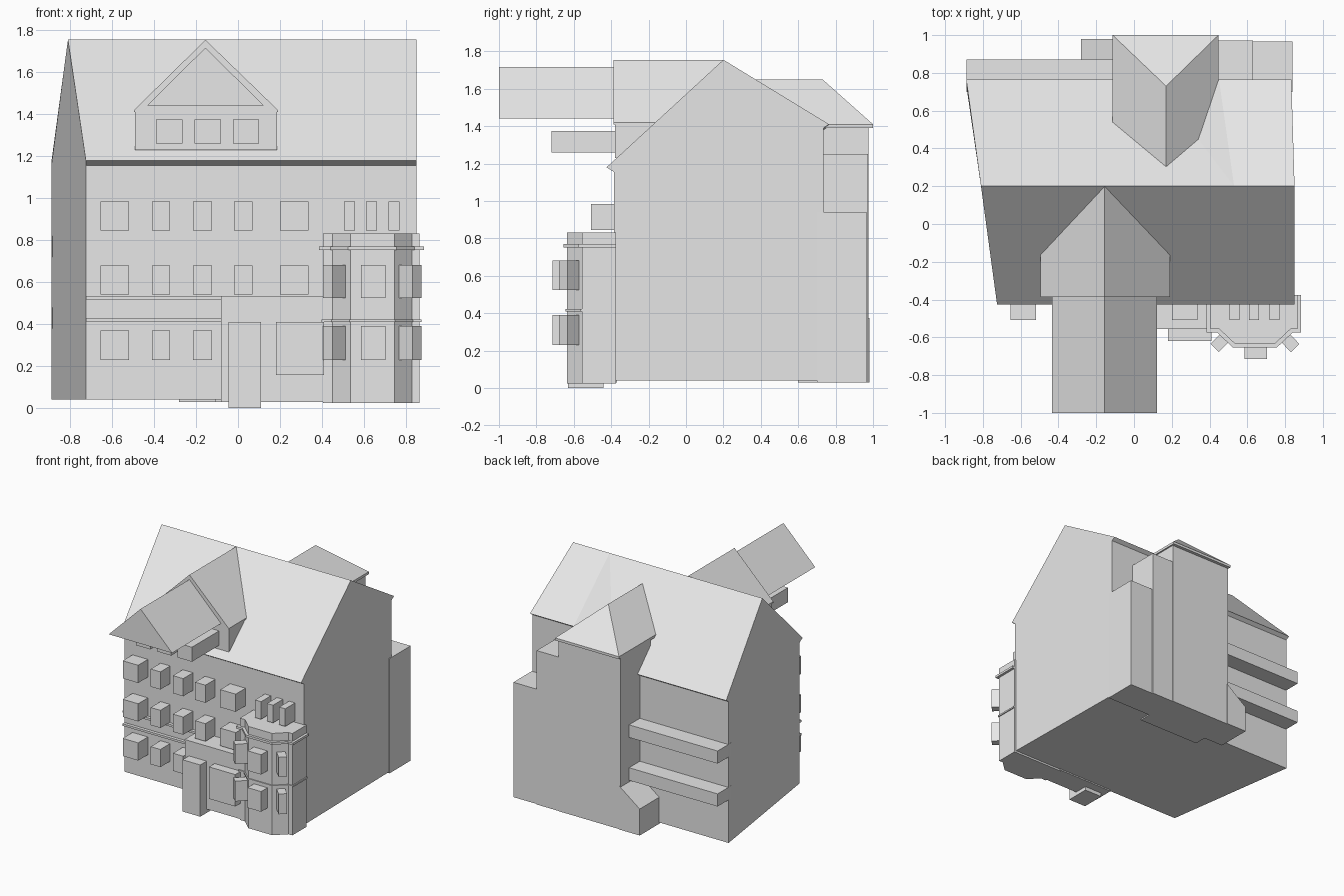
import bpy, bmesh, math
from mathutils import Vector

if "Cube" in bpy.data.objects:
    bpy.data.objects.remove(bpy.data.objects["Cube"])

grey = bpy.data.materials.new("pale_grey")
grey.diffuse_color = (0.8, 0.8, 0.8, 1)
grey.use_nodes = True
grey.node_tree.nodes["Principled BSDF"].inputs["Base Color"].default_value = grey.diffuse_color


def finish(name, bm):
    bmesh.ops.recalc_face_normals(bm, faces=bm.faces[:])
    me = bpy.data.meshes.new(name)
    bm.to_mesh(me)
    bm.free()
    me.materials.append(grey)
    ob = bpy.data.objects.new(name, me)
    bpy.context.collection.objects.link(ob)
    return ob


def loft(name, sections):
    """Skin a row of closed sections and cap both ends."""
    bm = bmesh.new()
    rows = [[bm.verts.new(p) for p in s] for s in sections]
    n = len(rows[0])
    for a, b in zip(rows, rows[1:]):
        for i in range(n):
            j = (i + 1) % n
            bm.faces.new((a[i], a[j], b[j], b[i]))
    bm.faces.new(rows[0][::-1])
    bm.faces.new(rows[-1])
    bmesh.ops.remove_doubles(bm, verts=bm.verts[:], dist=1e-5)
    return finish(name, bm)


def box(name, x0, x1, y0, y1, z0, z1):
    outline = [(x0, y0), (x1, y0), (x1, y1), (x0, y1)]
    return prism(name, outline, z0, z1)


def prism(name, outline, z0, z1):
    return loft(name, [[(x, y, z) for x, y in outline] for z in (z0, z1)])


def profile_y(name, pts, y0, y1):
    """Extrude an x-z profile along y."""
    return loft(name, [[(x, y, z) for x, z in pts] for y in (y0, y1)])


def hull(name, pts):
    bm = bmesh.new()
    for p in pts:
        bm.verts.new(p)
    bmesh.ops.convex_hull(bm, input=bm.verts[:])
    bmesh.ops.dissolve_limit(bm, angle_limit=0.01, verts=bm.verts[:], edges=bm.edges[:])
    return finish(name, bm)


# Main house with gable roof; rear eave is higher on the right
def section(xf, xr, xb, eave):
    return [(xf, -0.385, 0.04), (xf, -0.385, 1.155), (xf, -0.425, 1.18),
            (xr, 0.2, 1.755), (xb, 0.765, eave), (xb, 0.735, eave - 0.02),
            (xb, 0.735, 0.04)]


loft("house_and_roof", [section(-0.725, -0.81, -0.888, 1.18),
                        section(0.3, 0.53, 0.1, 1.18),
                        section(0.53, 0.53, 0.45, 1.41),
                        section(0.85, 0.85, 0.833, 1.41)])

# Front dormer, its roof and the long triangular panel
box("dormer_wall", -0.49, 0.185, -0.38, -0.1, 1.23, 1.42)
hull("dormer_roof", [(x, y, z) for x in (-0.495, 0.19) for z in (1.41, 1.42)
                     for y in (-0.387, -0.12)]
     + [(-0.155, -0.387, 1.754), (-0.155, 0.2, 1.754)])
profile_y("pediment_panel", [(-0.433, 1.442), (0.122, 1.442), (-0.155, 1.717)], -1.0, -0.35)
for x0 in (-0.39, -0.207, -0.025):
    box("dormer_window", x0, x0 + 0.125, -0.72, -0.35, 1.26, 1.375)

# Front windows
columns = [(-0.655, -0.52), (-0.41, -0.325), (-0.215, -0.125), (-0.02, 0.07), (0.2, 0.335)]
for z0, z1, cols in ((0.23, 0.37, columns[:3]), (0.54, 0.68, columns), (0.845, 0.985, columns)):
    for x0, x1 in cols:
        box("front_window", x0, x1, -0.508, -0.37, z0, z1)
for x0 in (0.505, 0.61, 0.717):
    box("small_window", x0, x0 + 0.053, -0.508, -0.37, 0.845, 0.985)

# String courses, porch, door and shop panel
box("upper_string_course", -0.725, 0.0, -0.41, -0.37, 0.518, 0.535)
box("lower_string_course", -0.725, 0.0, -0.41, -0.37, 0.413, 0.43)
box("porch", -0.08, 0.42, -0.55, -0.37, 0.03, 0.52)
box("porch_cap", -0.08, 0.42, -0.555, -0.37, 0.52, 0.533)
box("door", -0.045, 0.11, -0.63, -0.44, 0.0, 0.41)
box("shop_panel", 0.18, 0.41, -0.62, -0.5, 0.157, 0.41)


# Bay window with mouldings
def bay(name, d, z0, z1):
    prism(name, [(0.405 - d, -0.375), (0.405 - d, -0.555 - d), (0.45 - d / 2, -0.555 - d),
                 (0.535 - d / 2, -0.635 - d), (0.745 + d / 2, -0.635 - d),
                 (0.83 + d / 2, -0.555 - d), (0.865 + d, -0.555 - d), (0.865 + d, -0.375)], z0, z1)


bay("bay", 0, 0.025, 0.832)
bay("bay_cornice", 0.02, 0.752, 0.77)
bay("bay_string_course", 0.008, 0.41, 0.422)
for z0, z1 in ((0.23, 0.39), (0.525, 0.682)):
    box("bay_front_window", 0.585, 0.703, -0.715, -0.6, z0, z1)
    for side in (-1, 1):
        base = Vector((0.64 + side * 0.15, -0.592))
        out = Vector((side * 0.7, -0.714)) * 0.1
        half = Vector((0.714, side * 0.7)) * 0.031
        prism("bay_angled_window",
              [base - half - out * 0.3, base + half - out * 0.3,
               base + half + out * 0.9, base - half + out * 0.9], z0, z1)

# Rear tower with hipped roof
box("tower", -0.11, 0.435, 0.6, 0.975, 0.03, 1.395)
hull("tower_roof", [(x, y, z) for x in (-0.113, 0.447) for y in (0.5, 1.0) for z in (1.39, 1.41)]
     + [(0.17, 0.29, 1.65), (0.17, 0.73, 1.65)])

# Stepped rear blocks
box("rear_block_high", 0.42, 0.63, 0.7, 0.972, 0.03, 1.25)
box("rear_block_low", 0.62, 0.838, 0.7, 0.965, 0.03, 0.94)

# Low rear lean-to and balcony slabs
profile_y("lean_to", [(-0.28, 0.03), (-0.1, 0.03), (-0.1, 0.375), (-0.28, 0.24)], 0.7, 0.98)
for z in (0.38, 0.72):
    box("balcony", -0.886, -0.1, 0.7, 0.87, z, z + 0.1)
